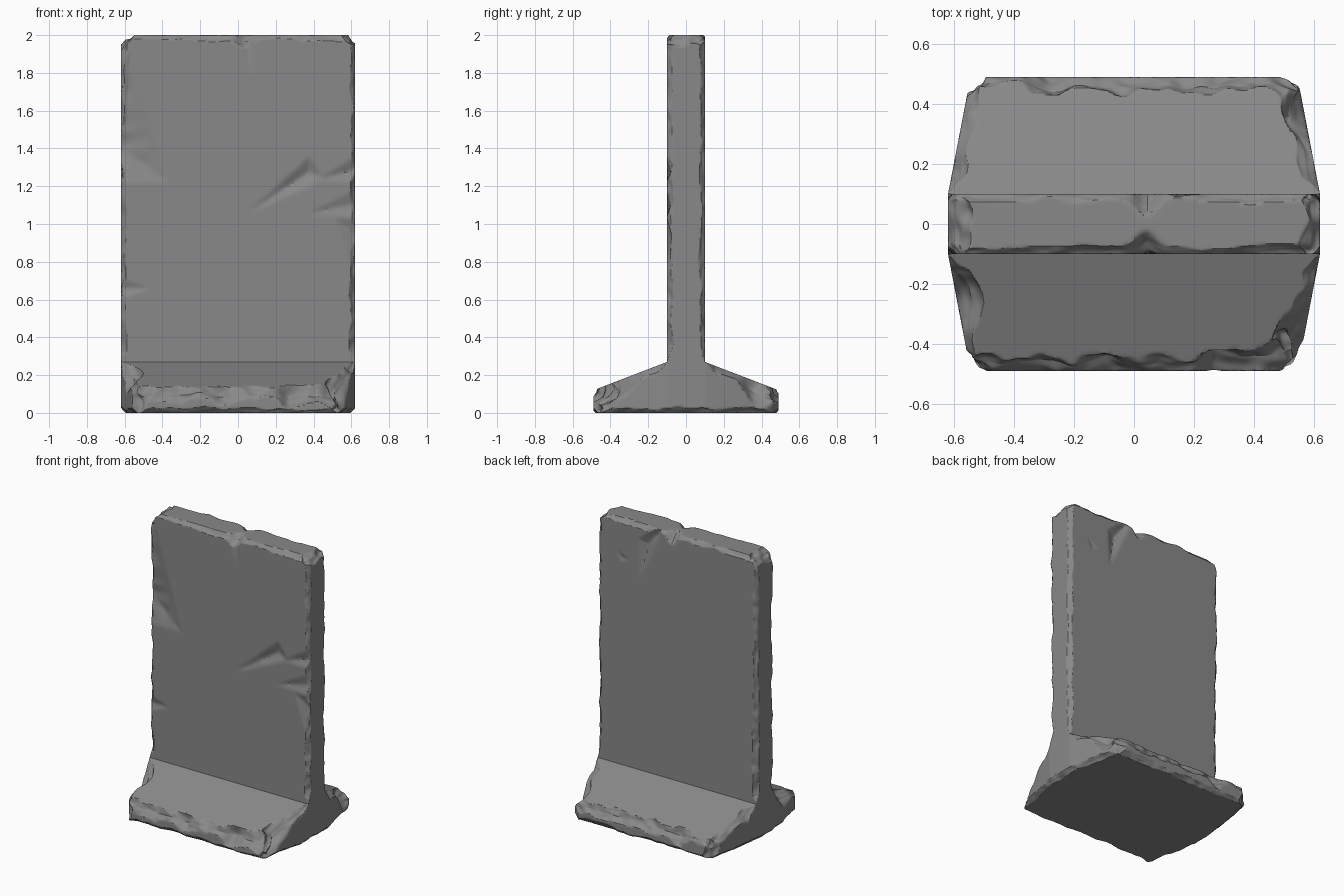
import bpy, bmesh, math
from mathutils import Vector, noise

if "Cube" in bpy.data.objects:
    bpy.data.objects.remove(bpy.data.objects["Cube"])

NX, NW, NB, NZ, NF = 130, 22, 44, 180, 22   # grid counts: width, wall depth, foot depth, wall height, foot height
W, T, D = 0.62, 0.10, 0.49                  # half width, half wall thickness, half foot depth
SEAM, RIM, TOP, WF = 0.27, 0.12, 2.0, 0.545  # heights, and half width at the foot rim

# triangular gouges in the wall faces: side, three (x, z) corners, slope
GOUGES = [
    (-1, (0.04, 1.05), (0.38, 1.36), (0.46, 1.24), 0.50),
    (-1, (-0.57, 1.92), (-0.37, 1.22), (-0.85, 1.22), 0.28),
    (-1, (0.36, 1.05), (0.85, 1.30), (0.85, 1.03), 0.40),
    (-1, (0.41, 1.23), (0.85, 1.50), (0.85, 1.22), 0.40),
    (-1, (0.51, 1.03), (0.80, 1.02), (0.63, 0.68), 0.35),
    (-1, (-0.46, 0.66), (-0.80, 0.78), (-0.80, 0.54), 0.40),
    (-1, (0.06, 1.78), (-0.02, 2.20), (0.10, 2.20), 0.60),
    (1, (0.29, 1.62), (0.06, 2.10), (0.30, 1.90), 0.50),
    (1, (0.47, 1.78), (0.38, 1.73), (0.44, 1.70), 0.50),
]
# broken spots on the foot rim: x, y, radius, size
CHIPS = [(0.52, -0.42, 0.09, 0.11), (0.57, 0.38, 0.08, 0.08),
         (-0.57, -0.24, 0.08, 0.06), (0.27, -0.47, 0.06, 0.05),
         (-0.28, 0.49, 0.06, 0.04), (-0.10, -0.49, 0.05, 0.03)]


def clamp(v):
    return max(0.0, min(1.0, v))


def patch(bm, a, b, c, d, nu, nv):
    """Grid of quads on four corners, denser near its borders."""
    a, b, c, d = map(Vector, (a, b, c, d))
    ease = lambda t: t - 0.6 * math.sin(2 * math.pi * t) / (2 * math.pi)
    rows = []
    for j in range(nv + 1):
        v = ease(j / nv)
        l, r = a.lerp(d, v), b.lerp(c, v)
        rows.append([bm.verts.new(l.lerp(r, ease(i / nu))) for i in range(nu + 1)])
    for r0, r1 in zip(rows, rows[1:]):
        for i in range(nu):
            bm.faces.new((r0[i], r0[i + 1], r1[i + 1], r1[i]))


def worn(p, size, seed):
    """Uneven chamfer size along an edge."""
    q = p + Vector((seed * 7.3, seed * 3.1, seed * 5.7))
    n = noise.noise(q * 7) * 0.7 + noise.noise(q * 17) * 0.4
    return size * max(0.25, 1 + n)


def cut(p, d1, n1, d2, n2, c):
    """Push a point back to the chamfer between two planes."""
    lack = c - d1 - d2
    return p + (n1 + n2) * (lack / 2) if lack > 0 else p


def gouge_depth(x, z, pts):
    best = 1.0
    cx, cz = sum(q[0] for q in pts) / 3, sum(q[1] for q in pts) / 3
    for (x0, z0), (x1, z1) in zip(pts, pts[1:] + pts[:1]):
        nx, nz = z0 - z1, x1 - x0
        s = 1 if (cx - x0) * nx + (cz - z0) * nz > 0 else -1
        best = min(best, s * ((x - x0) * nx + (z - z0) * nz) / math.hypot(nx, nz))
    return best


def wear_wall(o):
    sx, sy = math.copysign(1, o.x), math.copysign(1, o.y)
    X, Y, Z = Vector((-sx, 0, 0)), Vector((0, -sy, 0)), Vector((0, 0, -1))
    fade = clamp((o.z - SEAM) / 0.05)
    p = o.copy()
    for side, a, b, c, slope in GOUGES:
        if side == sy:
            g = gouge_depth(o.x, o.z, [a, b, c])
            if g > 0:
                depth = min(0.05, g * slope) * (0.85 + 0.3 * noise.noise(o * 12))
                p += Y * max(0, depth - (T - abs(p.y)))
    dx, dy, dz = (lambda: W - abs(p.x)), (lambda: T - abs(p.y)), (lambda: TOP - p.z)
    if dx() + dy() < 0.15:
        p = cut(p, dx(), X, dy(), Y, worn(o, 0.026, 2 + sx + sy / 2) * fade)
    if dz() + dy() < 0.15:
        notch = 0.05 * math.exp(-((o.x - 0.04) / 0.04) ** 2)
        p = cut(p, dz(), Z, dy(), Y, worn(o, 0.024, 5 + sy) + notch)
    if dx() + dz() < 0.2:
        p = cut(p, dx(), X, dz(), Z, worn(o, 0.06, 8 + sx))
    return p


def wear_foot(o):
    sx, sy = math.copysign(1, o.x), math.copysign(1, o.y)
    out = max(0.0, abs(o.y) - T)
    fade = clamp(out / 0.06)
    S, F, B = Vector((-sx, 0, 0)), Vector((0, -sy, 0)), Vector((0, 0, 1))
    N = Vector((0, -sy * 0.36, -0.93))
    chip = sum(s * math.exp(-((o.x - x) ** 2 + (o.y - y) ** 2) / r ** 2) for x, y, r, s in CHIPS)
    p = o.copy()

    def ds():
        return W - max(0, abs(p.y) - T) * (W - WF) / (D - T) - abs(p.x)

    def dt():
        return (SEAM - max(0, abs(p.y) - T) * (SEAM - RIM) / (D - T) - p.z) * 0.93

    df = lambda: D - abs(p.y)
    if out > 0:
        p = cut(p, df(), F, dt(), N, (worn(o, 0.045, 11 + sy) + chip) * fade)
        p = cut(p, ds(), S, dt(), N, (worn(o, 0.042, 14 + sx + sy / 2) + chip) * fade)
        p = cut(p, ds(), S, df(), F, worn(o, 0.06, 18 + sx + sy / 2) * fade)
        p = cut(p, df(), F, p.z, B, worn(o, 0.026, 22 + sy) * fade)
    p = cut(p, ds(), S, p.z, B, worn(o, 0.026, 25 + sx))
    return p


bm = bmesh.new()
# wall panel and foot slopes, front and back
for s in (-1, 1):
    y, f = s * T, s * D
    patch(bm, (-W, y, SEAM), (W, y, SEAM), (W, y, TOP), (-W, y, TOP), NX, NZ)
    patch(bm, (-WF, f, RIM), (WF, f, RIM), (W, y, SEAM), (-W, y, SEAM), NX, NB)
    patch(bm, (-WF, f, 0), (WF, f, 0), (WF, f, RIM), (-WF, f, RIM), NX, NF)
    patch(bm, (-WF, f, 0), (WF, f, 0), (W, y, 0), (-W, y, 0), NX, NB)
# ends of wall and foot
for s in (-1, 1):
    x, e = s * W, s * WF
    patch(bm, (x, -T, SEAM), (x, T, SEAM), (x, T, TOP), (x, -T, TOP), NW, NZ)
    patch(bm, (x, -T, 0), (x, T, 0), (x, T, SEAM), (x, -T, SEAM), NW, NF)
    for t in (-1, 1):
        patch(bm, (e, t * D, 0), (x, t * T, 0), (x, t * T, SEAM), (e, t * D, RIM), NB, NF)
# wall top and middle of the underside
for z in (0, TOP):
    patch(bm, (-W, -T, z), (W, -T, z), (W, T, z), (-W, T, z), NX, NW)

bmesh.ops.remove_doubles(bm, verts=bm.verts[:], dist=0.0002)
bmesh.ops.recalc_face_normals(bm, faces=bm.faces[:])
# chip and wear the edges
for v in bm.verts:
    v.co = wear_wall(v.co) if v.co.z > SEAM + 1e-4 else wear_foot(v.co)

mesh = bpy.data.meshes.new("wall_barrier")
bm.to_mesh(mesh)
bm.free()
barrier = bpy.data.objects.new("wall_barrier", mesh)
bpy.context.collection.objects.link(barrier)

concrete = bpy.data.materials.new("concrete_grey")
concrete.diffuse_color = (0.25, 0.25, 0.25, 1)
concrete.use_nodes = True
concrete.node_tree.nodes["Principled BSDF"].inputs["Base Color"].default_value = concrete.diffuse_color
mesh.materials.append(concrete)

bpy.context.view_layer.objects.active = barrier
barrier.select_set(True)
bpy.ops.object.shade_smooth_by_angle(angle=math.radians(30))
